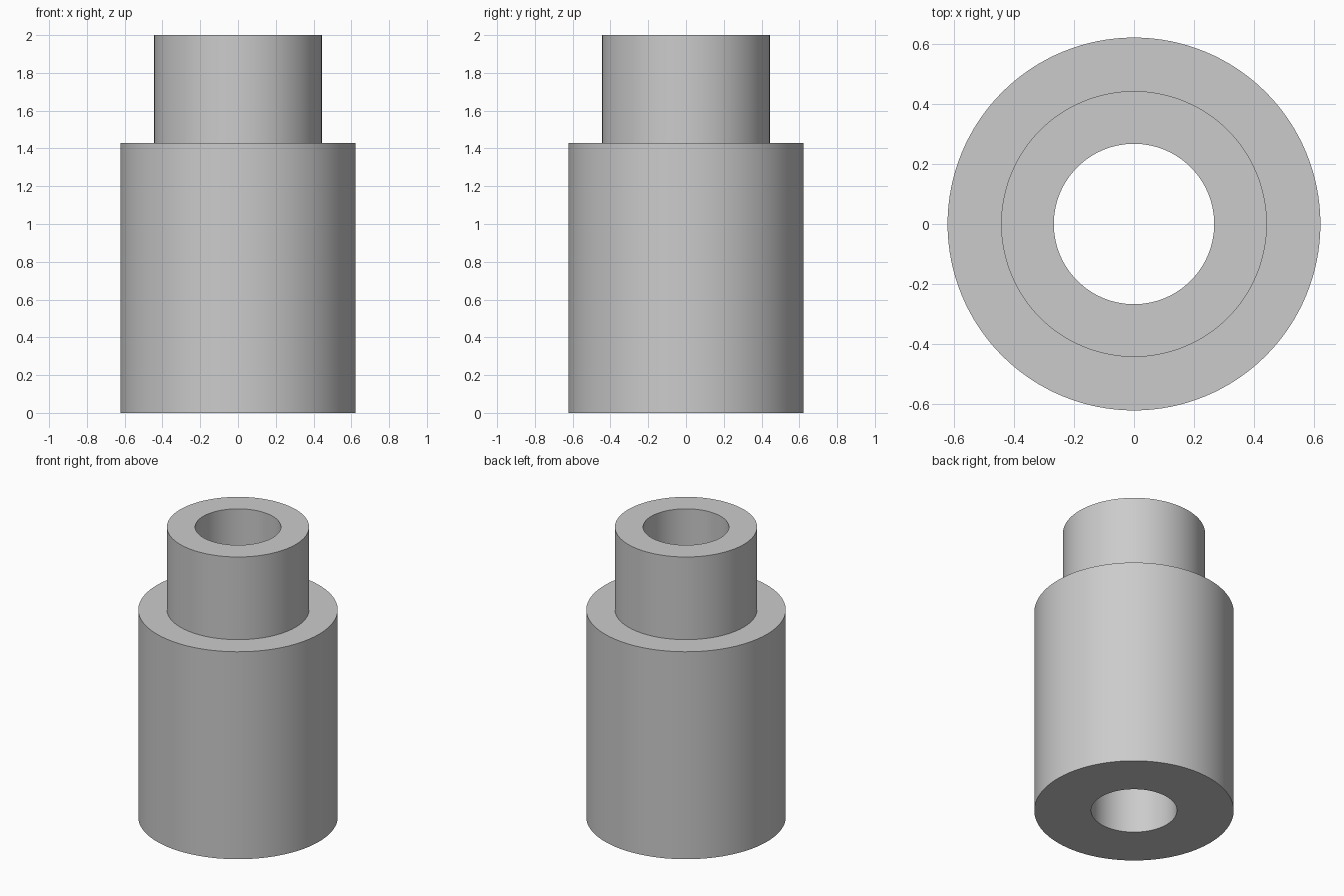
import bpy, bmesh, math

if "Cube" in bpy.data.objects:
    bpy.data.objects.remove(bpy.data.objects["Cube"])

SIDES = 128
BORE, NECK, BODY = 0.268, 0.444, 0.623
STEP, TOP = 1.43, 2.0

# Closed (radius, height) section of the stepped sleeve, spun around z
profile = [(BORE, 0), (BODY, 0), (BODY, STEP), (NECK, STEP), (NECK, TOP), (BORE, TOP)]

bm = bmesh.new()
rings = []
for r, z in profile:
    rings.append([bm.verts.new((r * math.cos(a), r * math.sin(a), z))
                  for a in (2 * math.pi * i / SIDES for i in range(SIDES))])
for k, lower in enumerate(rings):
    upper = rings[(k + 1) % len(rings)]
    for i in range(SIDES):
        j = (i + 1) % SIDES
        bm.faces.new((lower[i], lower[j], upper[j], upper[i]))
bmesh.ops.recalc_face_normals(bm, faces=bm.faces)

mesh = bpy.data.meshes.new("stepped_sleeve")
bm.to_mesh(mesh)
bm.free()
sleeve = bpy.data.objects.new("stepped_sleeve", mesh)
bpy.context.collection.objects.link(sleeve)

# Plain grey finish
grey = bpy.data.materials.new("plain grey")
grey.diffuse_color = (0.6, 0.6, 0.6, 1)
grey.use_nodes = True
grey.node_tree.nodes["Principled BSDF"].inputs["Base Color"].default_value = grey.diffuse_color
mesh.materials.append(grey)

# Smooth walls, sharp rims
bpy.context.view_layer.objects.active = sleeve
sleeve.select_set(True)
bpy.ops.object.shade_smooth_by_angle(angle=math.radians(30))
